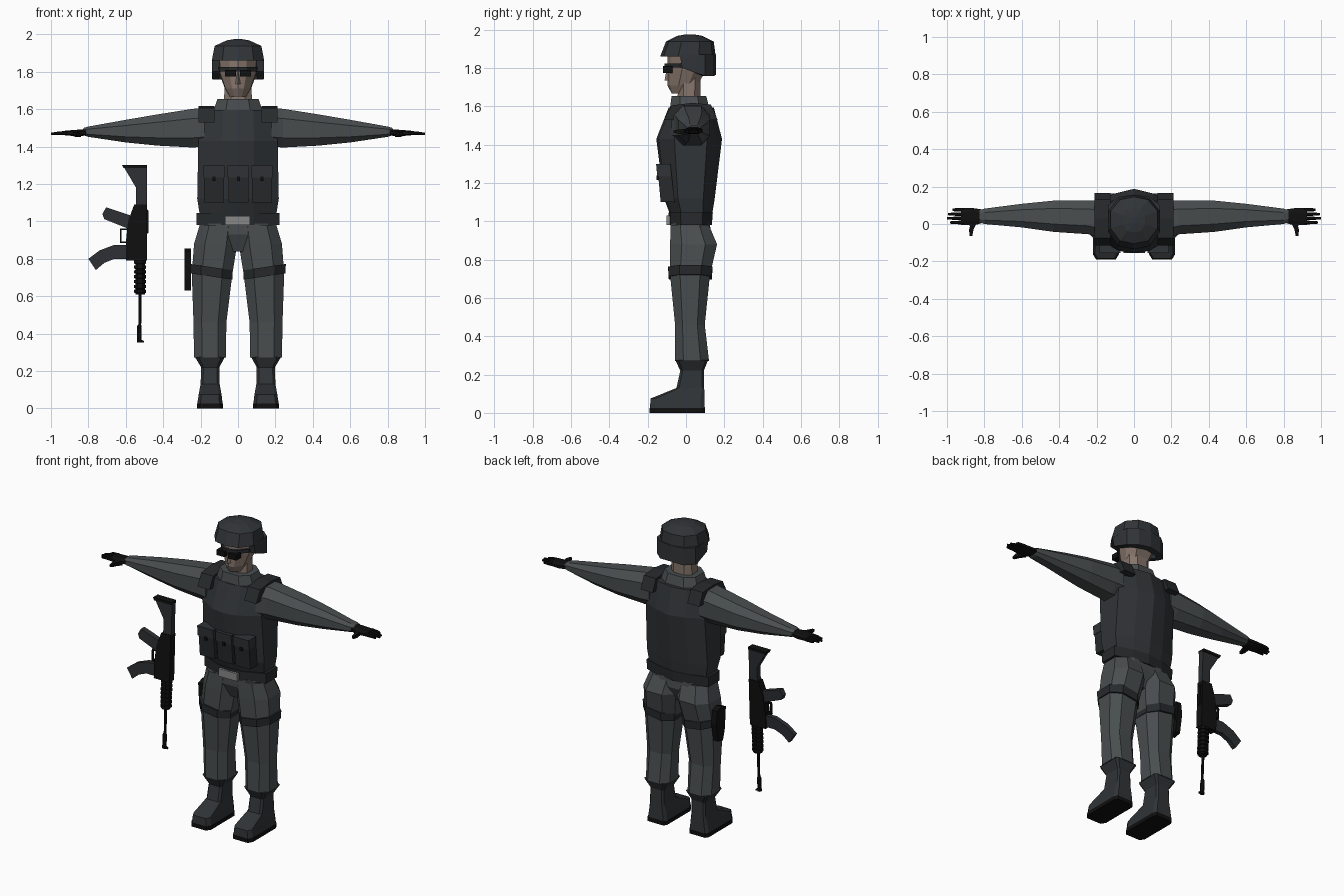
import bpy, bmesh, math
from mathutils import Vector


def mat(name, r, g, b):
    m = bpy.data.materials.new(name)
    m.diffuse_color = (r, g, b, 1)
    return m


UNIFORM = mat("uniform_grey", .066, .075, .078)
ARMOUR = mat("armour_grey", .030, .034, .038)
STRAP = mat("strap_grey", .020, .023, .025)
BLACK = mat("black", .005, .005, .005)
SKIN = mat("skin", .24, .18, .15)
METAL = mat("buckle_metal", .25, .25, .25)
GUN = mat("gun_grey", .026, .028, .032)


def mesh(name, verts, faces, m, mirror=False):
    me = bpy.data.meshes.new(name)
    me.from_pydata([tuple(v) for v in verts], [], faces)
    bm = bmesh.new()
    bm.from_mesh(me)
    bmesh.ops.recalc_face_normals(bm, faces=bm.faces)
    bm.to_mesh(me)
    bm.free()
    me.materials.append(m)
    ob = bpy.data.objects.new(name, me)
    bpy.context.collection.objects.link(ob)
    if mirror:
        ob.modifiers.new("mirror", 'MIRROR').use_mirror_merge = False
    return ob


def loft(name, rings, m, mirror=False):
    n = len(rings[0])
    faces = [(r * n + i, r * n + (i + 1) % n, (r + 1) * n + (i + 1) % n, (r + 1) * n + i)
             for r in range(len(rings) - 1) for i in range(n)]
    faces += [tuple(range(n)), tuple(range((len(rings) - 1) * n, len(rings) * n))]
    return mesh(name, [p for r in rings for p in r], faces, m, mirror)


def half(pts):
    # complete a right-hand outline by mirroring, without doubling centre points
    return pts + [(-x, y) for x, y in reversed(pts) if x]


OCT = half([(.5, -1), (1, -.5), (1, .5), (.5, 1)])
BOX = half([(1, -1), (1, 1)])
FOOT = half([(.75, -1), (1, -.8), (1, .85), (.8, 1)])
BODY = half([(0, -1), (.4, -.93), (1, -.45), (1, .55), (.5, .85), (0, 1)])
FACE = half([(0, -1), (.45, -.85), (.95, -.25), (1, .4), (.6, 1)])


def ring(a0, a1, b0, b1, c, shape=OCT, axis='z'):
    # cross-section filling given bounds: (x, y) at height z, or (y, z) at x
    pts = [((a0 + a1) / 2 + u * (a1 - a0) / 2, (b0 + b1) / 2 + v * (b1 - b0) / 2) for u, v in shape]
    return [Vector((p, q, c)) if axis == 'z' else Vector((c, p, q)) for p, q in pts]


def stack(name, rows, m, shape=OCT, mirror=False, axis='z'):
    return loft(name, [ring(*r, shape, axis) for r in rows], m, mirror)


def box(name, x0, x1, y0, y1, z0, z1, m, mirror=False):
    return stack(name, [(x0, x1, y0, y1, z0), (x0, x1, y0, y1, z1)], m, BOX, mirror)


# boots
stack("boot_sole", [(.08, .22, -.19, .10, 0), (.08, .22, -.19, .10, .025)], BLACK, FOOT, True)
stack("boot", [(.082, .218, -.188, .098, .025), (.088, .21, -.185, .097, .075), (.098, .2, -.05, .095, .13),
               (.1, .197, -.03, .093, .22), (.07, .23, -.055, .115, .275)], ARMOUR, FOOT, True)

# trousers
stack("leg", [(.065, .235, -.058, .12, .272), (.062, .238, -.057, .098, .46), (.03, .247, -.083, .125, .72),
              (.004, .235, -.083, .162, .88), (0, .205, -.08, .12, .98)], UNIFORM, OCT, True)
stack("pelvis", [(-.05, .05, -.04, .09, .84), (-.2, .2, -.08, .13, .93), (-.207, .207, -.08, .125, .99)],
      UNIFORM)
strap = stack("thigh_strap", [(.03, .253, -.09, .135, .705), (.03, .256, -.093, .138, .755)],
              STRAP, OCT, True)
for v in strap.data.vertices:
    v.co.z += (v.co.x - .14) * .15

# holster on the right thigh
prof = [(.0, .84), (.045, .855), (.09, .84), (.1, .76), (.08, .64), (.03, .63), (.01, .70)]
loft("holster", [[(x, y, z) for y, z in prof] for x in (-.287, -.252)], BLACK)

# belt and buckle
stack("belt", [(-.222, .222, -.088, .135, .98), (-.222, .222, -.092, .14, 1.045)], STRAP, BODY)
box("belt_buckle", -.07, .065, -.102, -.07, .98, 1.03, METAL)

# vest, shoulder straps and collar
stack("vest", [(-.205, .205, -.085, .137, 1.04), (-.218, .218, -.115, .15, 1.12),
               (-.212, .212, -.155, .188, 1.43), (-.205, .205, -.09, .145, 1.595)], ARMOUR, BODY)
shoulder = [(-.115, 1.53), (-.075, 1.605), (.03, 1.618), (.13, 1.61), (.165, 1.53)]
loft("shoulder_strap", [[(x, y, z) for y, z in shoulder] for x in (.125, .212)], STRAP, True)
stack("collar", [(-.135, .135, -.085, .125, 1.58), (-.11, .11, -.075, .105, 1.655)], UNIFORM)

# chest pouches with flaps
for x in (-.128, .002, .128):
    stack("pouch", [(x - .054, x + .054, -.132, -.06, 1.10), (x - .054, x + .054, -.15, -.08, 1.29)], STRAP, BOX)
    stack("pouch_flap", [(x - .057, x + .057, -.15, -.08, 1.235), (x - .057, x + .057, -.156, -.08, 1.298)],
          ARMOUR, BOX)
    box("pouch_clasp", x - .008, x + .008, -.154, -.12, 1.215, 1.24, BLACK)

# arms
stack("arm", [(-.075, .125, 1.40, 1.605, .18), (-.055, .125, 1.395, 1.602, .24),
              (-.042, .125, 1.405, 1.572, .43), (-.018, .108, 1.422, 1.543, .6),
              (0, .082, 1.452, 1.507, .8), (.01, .075, 1.46, 1.5, .825)], UNIFORM, OCT, True, 'x')

# gloves: palm, four fingers, thumb
stack("glove_palm", [(.008, .076, 1.46, 1.495, .8), (-.008, .085, 1.455, 1.49, .86),
                     (-.004, .085, 1.46, 1.485, .925)], BLACK, OCT, True, 'x')
for i, tip in enumerate((.985, 1.0, .995, .97)):
    y = .008 + i * .0225
    stack("glove_finger", [(y - .01, y + .01, 1.462, 1.484, .91), (y - .009, y + .009, 1.462, 1.481, .955),
                           (y - .006, y + .006, 1.462, 1.474, tip)], BLACK, OCT, True, 'x')
loft("glove_thumb", [[(x + u * r, y, 1.468 + v * r) for u, v in BOX]
                     for x, y, r in ((.855, .01, .016), (.87, -.03, .012), (.872, -.065, .007))], BLACK, True)

# neck and head
stack("neck", [(-.075, .075, -.045, .075, 1.6), (-.072, .072, -.04, .075, 1.76)], SKIN)
stack("head", [(-.045, .045, -.075, .0, 1.668), (-.07, .07, -.097, .06, 1.71), (-.1, .1, -.097, .105, 1.79),
               (-.105, .105, -.095, .115, 1.9)], SKIN, FACE)
loft("nose", [[(-w, -.08, z), (0, y, z), (w, -.08, z)]
              for w, y, z in ((.022, -.112, 1.735), (.012, -.1, 1.80))], SKIN)

# glasses
stack("glasses_frame", [(-.107, .107, -.112, .1, 1.802), (-.108, .108, -.112, .1, 1.825)], STRAP, FACE)
box("glasses_lens", .012, .07, -.12, -.07, 1.775, 1.81, BLACK, True)

# helmet dome
DOME = half([(0, -1), (.6, -.88), (1, -.35), (1, .4), (.6, .88), (0, 1)])
stack("helmet_dome", [(-.14, .14, -.135, .155, 1.86), (-.125, .125, -.105, .145, 1.938),
                      (-.06, .06, -.045, .085, 1.968), (-.01, .01, .0, .04, 1.976)], ARMOUR, DOME)
# helmet side and back skirt
edge = [(.138, -.02, 1.80), (.14, .05, 1.775), (.138, .1, 1.76), (.085, .145, 1.758), (0, .157, 1.765)]
edge += [(-x, y, z) for x, y, z in edge[-2::-1]]
top = [(x, y - .012 * (y < 0), 1.87) for x, y, z in edge]
n = len(edge)
skirt = mesh("helmet_skirt", edge + top, [(i, i + 1, n + i + 1, n + i) for i in range(n - 1)], ARMOUR)
sol = skirt.modifiers.new("wall", 'SOLIDIFY')
sol.thickness = .04
sol.offset = -1 if skirt.data.polygons[0].normal.x > 0 else 1


# rifle hanging muzzle-down beside the body, leaning slightly
def lean(ob):
    for v in ob.data.vertices:
        v.co.y += (v.co.z - .35) * .042 - .004


def plate(name, pts, t, m):
    lean(loft(name, [[(x, y, z) for x, z in pts] for y in (-t, t)], m))


def tube(name, x, rows, m, k=8):
    lean(loft(name, [[(x + r * math.cos(2 * math.pi * (i + .5) / k), r * math.sin(2 * math.pi * (i + .5) / k), z)
                      for i in range(k)] for r, z in rows], m))


plate("rifle_stock", [(-.61, 1.29), (-.487, 1.29), (-.487, 1.09), (-.545, 1.09), (-.545, 1.18)], .018, GUN)
plate("rifle_butt_pad", [(-.62, 1.302), (-.487, 1.302), (-.487, 1.285), (-.612, 1.285)], .024, BLACK)
plate("rifle_receiver", [(-.555, 1.09), (-.487, 1.09), (-.487, .79), (-.6, .79), (-.6, .885), (-.588, 1.0)],
      .024, BLACK)
plate("rifle_grip", [(-.57, 1.03), (-.585, .96), (-.715, 1.012), (-.725, 1.04), (-.705, 1.075)], .018, GUN)
plate("rifle_magazine", [(-.58, .80), (-.66, .80), (-.715, .778), (-.76, .74), (-.80, .80), (-.74, .845),
                         (-.66, .875), (-.58, .875)], .015, GUN)
for z0, z1, x0, x1 in ((.955, .963, -.63, -.58), (.89, .955, -.632, -.624), (.885, .893, -.632, -.58)):
    plate("rifle_trigger_guard", [(x0, z0), (x1, z0), (x1, z1), (x0, z1)], .008, BLACK)
plate("rifle_rail", [(-.49, .93), (-.478, .94), (-.478, 1.055), (-.49, 1.07)], .011, BLACK)
rows = []
for i in range(7):
    z = .79 - i * .026
    rows += [(.035, z), (.035, z - .015), (.028, z - .018), (.028, z - .025)]
tube("rifle_handguard", -.523, rows, BLACK)
tube("rifle_barrel", -.525, [(.009, .62), (.008, .36)], BLACK)
tube("rifle_muzzle", -.527, [(.008, .45), (.013, .44), (.013, .352)], BLACK)
plate("rifle_front_sight", [(-.54, .352), (-.503, .352), (-.503, .36), (-.52, .37), (-.54, .37)], .006, BLACK)
